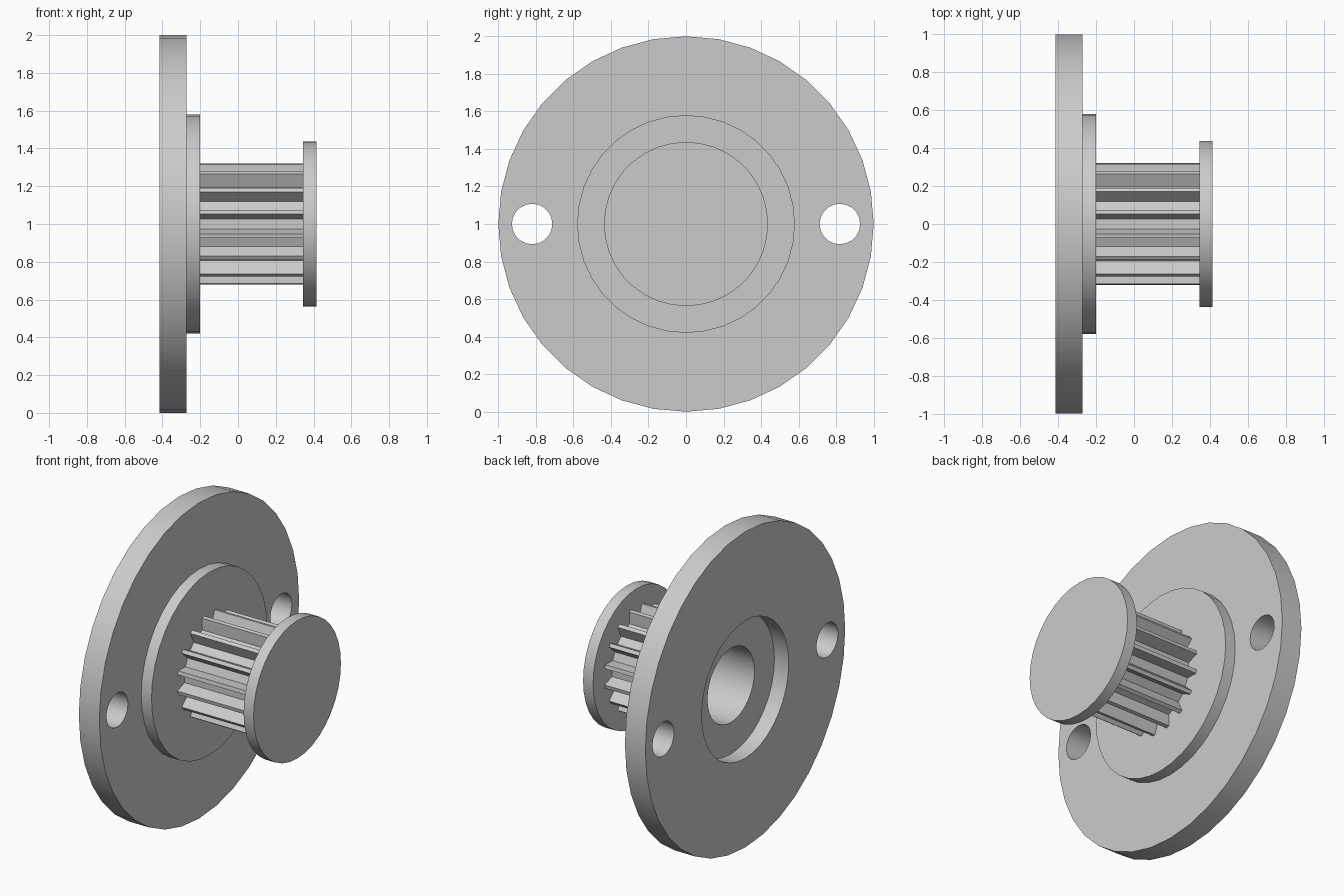
import bpy
import bmesh
from math import sin, cos, radians, tau

cube = bpy.data.objects.get("Cube")
if cube:
    bpy.data.objects.remove(cube, do_unlink=True)

AXIS_Z = 1.0

grey = bpy.data.materials.new("light grey")
grey.use_nodes = True
grey.diffuse_color = (0.6, 0.6, 0.6, 1)
bsdf = next(n for n in grey.node_tree.nodes if n.type == 'BSDF_PRINCIPLED')
bsdf.inputs["Base Color"].default_value = grey.diffuse_color


def circle(radius, sides, y=0.0):
    """Outline in the y-z plane, first corner at the top."""
    return [(y + radius * sin(tau * i / sides), AXIS_Z + radius * cos(tau * i / sides))
            for i in range(sides)]


def gear_outline(teeth, tip, root, tip_half, root_half):
    """Trapezoid teeth; a groove is centred on the top."""
    points = []
    for i in range(teeth):
        middle = 360 * (i + 0.5) / teeth
        for radius, offset in ((root, -root_half), (tip, -tip_half),
                               (tip, tip_half), (root, root_half)):
            a = radians(middle + offset)
            points.append((radius * sin(a), AXIS_Z + radius * cos(a)))
    return points


def prism(name, outline, x0, x1):
    """Extrude an outline along x."""
    bm = bmesh.new()
    face = bm.faces.new([bm.verts.new((x0, y, z)) for y, z in outline])
    result = bmesh.ops.extrude_face_region(bm, geom=[face], use_keep_orig=True)
    top = [v for v in result["geom"] if isinstance(v, bmesh.types.BMVert)]
    bmesh.ops.translate(bm, verts=top, vec=(x1 - x0, 0, 0))
    bmesh.ops.recalc_face_normals(bm, faces=bm.faces)
    mesh = bpy.data.meshes.new(name)
    bm.to_mesh(mesh)
    bm.free()
    mesh.materials.append(grey)
    obj = bpy.data.objects.new(name, mesh)
    bpy.context.collection.objects.link(obj)
    return obj


def activate(obj):
    bpy.ops.object.select_all(action='DESELECT')
    obj.select_set(True)
    bpy.context.view_layer.objects.active = obj


def cut(obj, outline, x0, x1):
    """Remove a prism from a part."""
    cutter = prism("cutter", outline, x0, x1)
    cutter.hide_render = True
    mod = obj.modifiers.new("cut", 'BOOLEAN')
    mod.operation = 'DIFFERENCE'
    mod.solver = 'EXACT'
    mod.object = cutter
    activate(obj)
    bpy.ops.object.modifier_apply(modifier=mod.name)
    bpy.data.objects.remove(cutter, do_unlink=True)


# Round parts and toothed barrel, stacked along x
flange = prism("flange", circle(1.0, 36), -0.415, -0.272)
step = prism("flange_step", circle(0.58, 36), -0.272, -0.2)
barrel = prism("toothed_barrel", gear_outline(16, 0.325, 0.25, 2.1, 5.3), -0.2, 0.345)
end_cap = prism("end_cap", circle(0.437, 36), 0.345, 0.415)

# Screw holes and the stepped bore from the back of the flange
for side in (-1, 1):
    cut(flange, circle(0.108, 20, side * 0.82), -0.5, -0.2)
cut(flange, circle(0.435, 36), -0.5, -0.315)
bore = circle(0.235, 32)
cut(flange, bore, -0.5, -0.1)
cut(step, bore, -0.5, -0.1)
cut(barrel, bore, -0.5, 0.4)

for part in (flange, step, barrel, end_cap):
    activate(part)
    bpy.ops.object.shade_smooth_by_angle(angle=radians(30))
